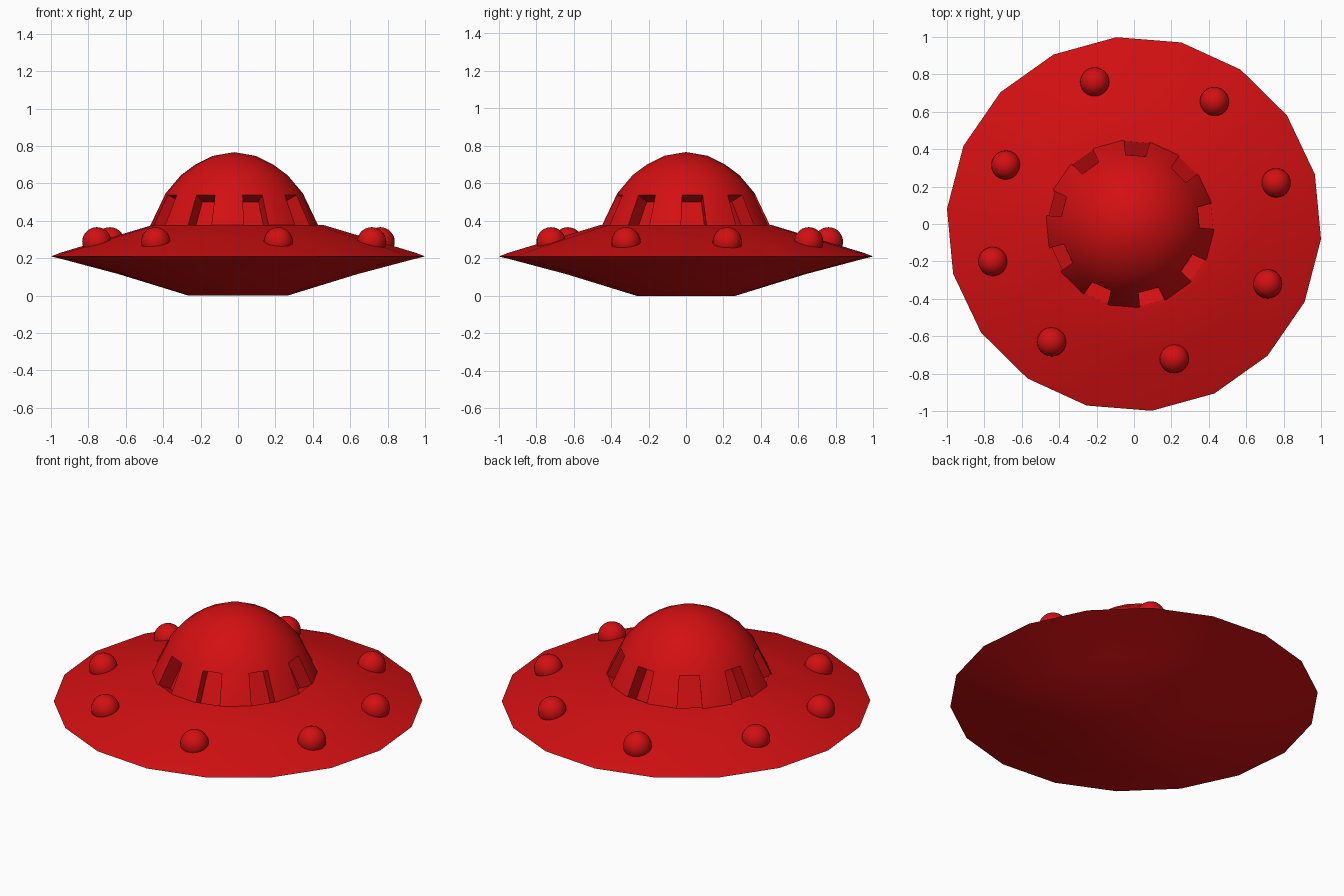
import bpy, bmesh, math

cube = bpy.data.objects.get("Cube")
if cube:
    bpy.data.objects.remove(cube, do_unlink=True)

SIDES = 18
TURN = math.radians(-4.6)
DOME_X = -0.02

red = bpy.data.materials.new("glossy red")
red.use_nodes = True
red.diffuse_color = (0.65, 0.005, 0.006, 1)
red.node_tree.nodes["Principled BSDF"].inputs["Base Color"].default_value = red.diffuse_color


def make_object(name, bm, angle):
    bmesh.ops.recalc_face_normals(bm, faces=bm.faces)
    mesh = bpy.data.meshes.new(name)
    bm.to_mesh(mesh)
    bm.free()
    mesh.materials.append(red)
    obj = bpy.data.objects.new(name, mesh)
    bpy.context.collection.objects.link(obj)
    bpy.ops.object.select_all(action='DESELECT')
    obj.select_set(True)
    bpy.context.view_layer.objects.active = obj
    bpy.ops.object.shade_smooth_by_angle(angle=math.radians(angle))
    return obj


def lathe(bm, profile):
    """Bridge rings of (radius, z, x offset); return the rings and the face bands."""
    rings, bands = [], []
    for r, z, dx in profile:
        ring = []
        for i in range(SIDES):
            a = TURN + math.tau * i / SIDES
            ring.append(bm.verts.new((dx + r * math.cos(a), r * math.sin(a), z)))
        rings.append(ring)
    for low, high in zip(rings, rings[1:]):
        bands.append([bm.faces.new((low[i], low[(i + 1) % SIDES],
                                    high[(i + 1) % SIDES], high[i]))
                      for i in range(SIDES)])
    return rings, bands


# Saucer hull with a thin rim and a flat underside
bm = bmesh.new()
rings, _ = lathe(bm, [(0.265, 0, 0), (0.64, 0.115, 0), (0.95, 0.197, 0),
                      (1.003, 0.21, 0), (0.95, 0.23, 0), (0.7, 0.305, 0),
                      (0.457, 0.378, 0), (0.445, 0.378, DOME_X)])
bm.faces.new(rings[0])
make_object("saucer_hull", bm, 60)

# Dome with a recessed window in every other side
bm = bmesh.new()
rings, bands = lathe(bm, [(0.455, 0.365, DOME_X), (0.368, 0.547, DOME_X),
                          (0.287, 0.643, DOME_X), (0.21, 0.7, DOME_X),
                          (0.115, 0.747, DOME_X)])
tip = bm.verts.new((DOME_X, 0, 0.767))
top = rings[-1]
for i in range(SIDES):
    bm.faces.new((top[i], top[(i + 1) % SIDES], tip))
bm.normal_update()
windows = bands[0][::2]
bmesh.ops.inset_individual(bm, faces=windows, thickness=0.014)
bmesh.ops.inset_individual(bm, faces=windows, thickness=0, depth=-0.085)
make_object("dome", bm, 30)

# Ball lights around the hull
spots = [(-0.21, 0.76), (0.43, 0.655), (0.76, 0.22), (0.715, -0.32),
         (0.215, -0.72), (-0.44, -0.63), (-0.755, -0.2), (-0.685, 0.315)]
for n, (x, y) in enumerate(spots, 1):
    bm = bmesh.new()
    bmesh.ops.create_uvsphere(bm, u_segments=24, v_segments=14, radius=0.078)
    ball = make_object(f"ball_light_{n}", bm, 60)
    ball.location = (x, y, 0.288)
